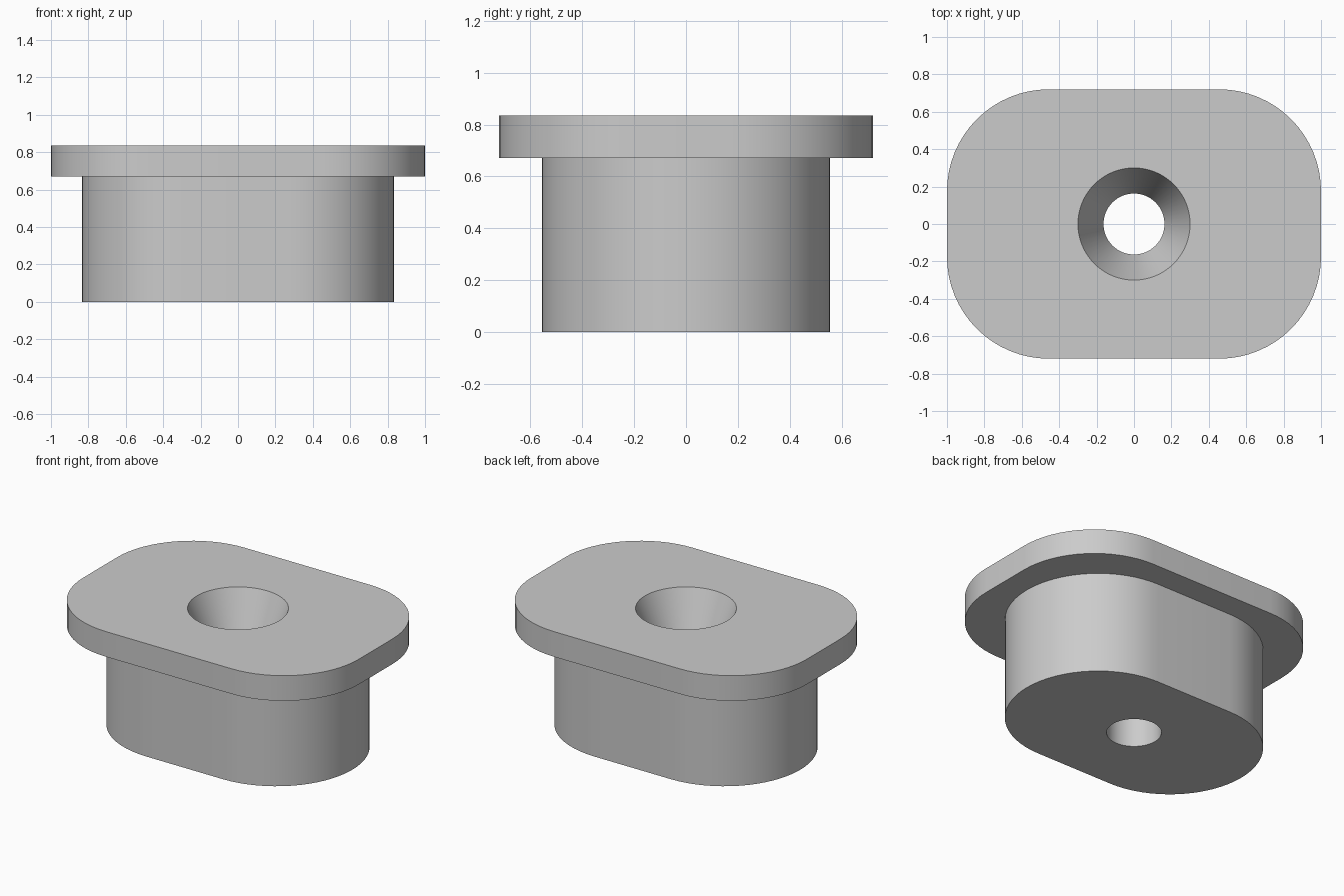
import bpy
import bmesh
import math

cube = bpy.data.objects.get("Cube")
if cube:
    bpy.data.objects.remove(cube, do_unlink=True)

STEPS = 16  # segments per rounded corner


def rounded_outline(half_x, half_y, radius):
    """Counter-clockwise outline of a rectangle with round corners."""
    points = []
    corners = [(1, 1), (-1, 1), (-1, -1), (1, -1)]
    for quarter, (sx, sy) in enumerate(corners):
        for step in range(STEPS + 1):
            angle = (quarter + step / STEPS) * math.pi / 2
            points.append((sx * (half_x - radius) + radius * math.cos(angle),
                           sy * (half_y - radius) + radius * math.sin(angle)))
    return points


# Outlines of the body, the flange and the countersunk hole
body = rounded_outline(0.833, 0.555, 0.555)
flange = rounded_outline(1.0, 0.72, 0.545)
bore = rounded_outline(0.163, 0.163, 0.163)
sink = rounded_outline(0.3, 0.3, 0.3)

# Cross-section: up the outside, across the top, then down through the hole
sections = [(body, 0), (body, 0.67), (flange, 0.67), (flange, 0.835),
            (sink, 0.835), (bore, 0.5), (bore, 0)]

bm = bmesh.new()
rings = [[bm.verts.new((x, y, z)) for x, y in outline]
         for outline, z in sections]
for i, ring in enumerate(rings):
    above = rings[(i + 1) % len(rings)]
    for j in range(len(ring)):
        k = (j + 1) % len(ring)
        bm.faces.new((ring[j], ring[k], above[k], above[j]))

# Merge the places where neighbouring arcs meet
bmesh.ops.remove_doubles(bm, verts=bm.verts[:], dist=0.0001)
bmesh.ops.recalc_face_normals(bm, faces=bm.faces[:])
mesh = bpy.data.meshes.new("flanged_plug")
bm.to_mesh(mesh)
bm.free()

plug = bpy.data.objects.new("flanged_plug", mesh)
bpy.context.collection.objects.link(plug)

# Plain grey material
grey = bpy.data.materials.new("light_grey")
grey.use_nodes = True
color = (0.6, 0.6, 0.6, 1)
grey.diffuse_color = color
grey.node_tree.nodes["Principled BSDF"].inputs["Base Color"].default_value = color
mesh.materials.append(grey)

# Smooth round walls with crisp rims
bpy.ops.object.select_all(action='DESELECT')
plug.select_set(True)
bpy.context.view_layer.objects.active = plug
bpy.ops.object.shade_smooth_by_angle(angle=math.radians(20))
